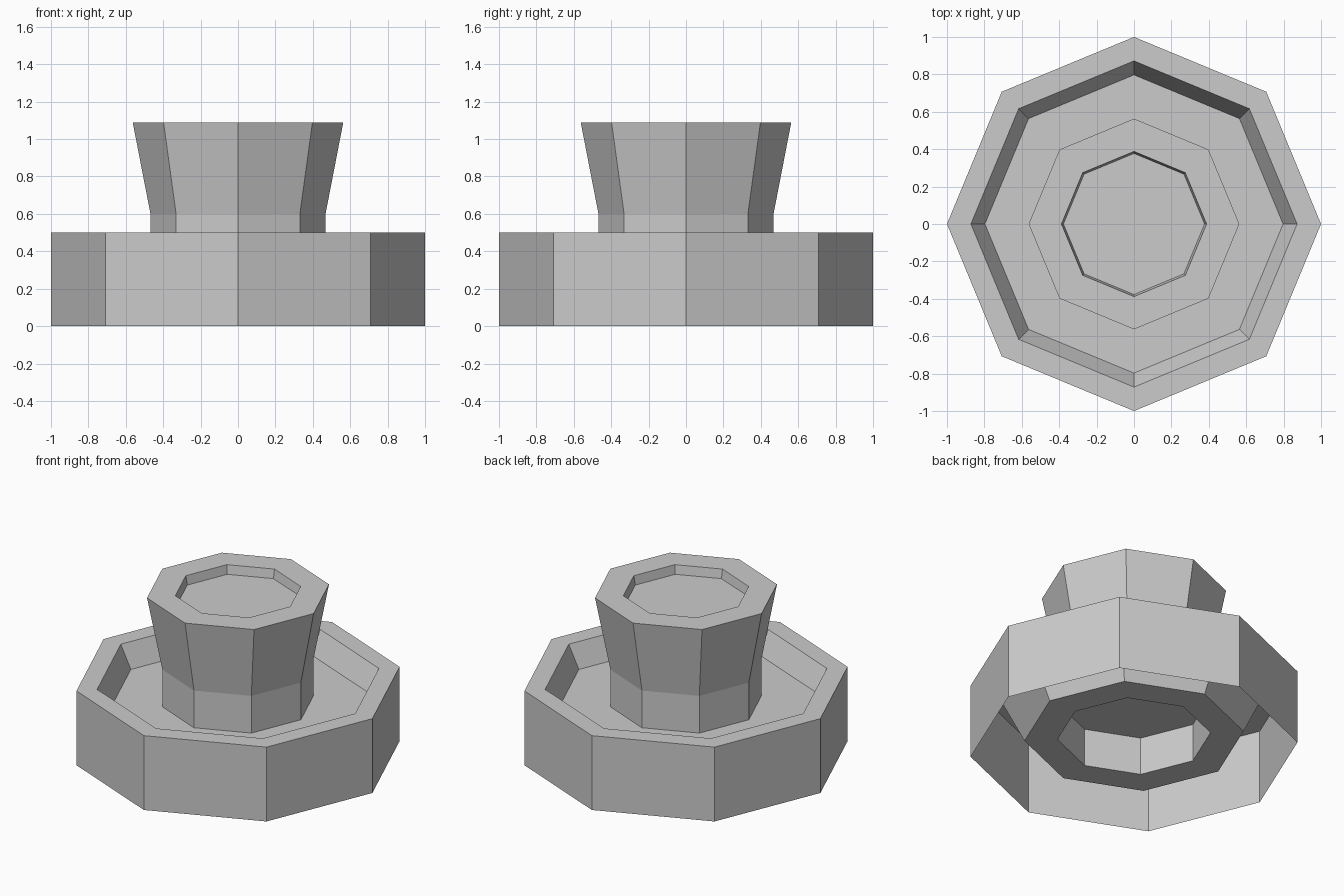
import bpy, bmesh, math

if "Cube" in bpy.data.objects:
    bpy.data.objects.remove(bpy.data.objects["Cube"])

SIDES = 8


def ring_object(name, profile, cap_last=False):
    """Sweep a (radius, z) profile around z with eight flat sides."""
    bm = bmesh.new()
    rings = []
    for r, z in profile:
        rings.append([bm.verts.new((r * math.cos(2 * math.pi * i / SIDES),
                                    r * math.sin(2 * math.pi * i / SIDES), z))
                      for i in range(SIDES)])
    for a, b in zip(rings, rings[1:]):
        for i in range(SIDES):
            j = (i + 1) % SIDES
            bm.faces.new((a[i], a[j], b[j], b[i]))
    if cap_last:
        bm.faces.new(rings[-1])
    mesh = bpy.data.meshes.new(name)
    bm.to_mesh(mesh)
    bm.free()
    obj = bpy.data.objects.new(name, mesh)
    bpy.context.collection.objects.link(obj)
    return obj


# Stone shell: outer wall, rim, sloping basin, pedestal, flared top and its bowl
ring_object("fountain_stone", [
    (1.0, 0.0), (1.0, 0.5), (0.872, 0.5), (0.67, 0.095), (0.468, 0.095),
    (0.468, 0.6), (0.563, 1.09), (0.388, 1.09), (0.30, 0.6)], cap_last=True)

# Water surfaces in the lower basin and the upper bowl
ring_object("basin_water", [(0.797, 0.35)], cap_last=True)
ring_object("bowl_water", [(0.377, 1.03)], cap_last=True)
